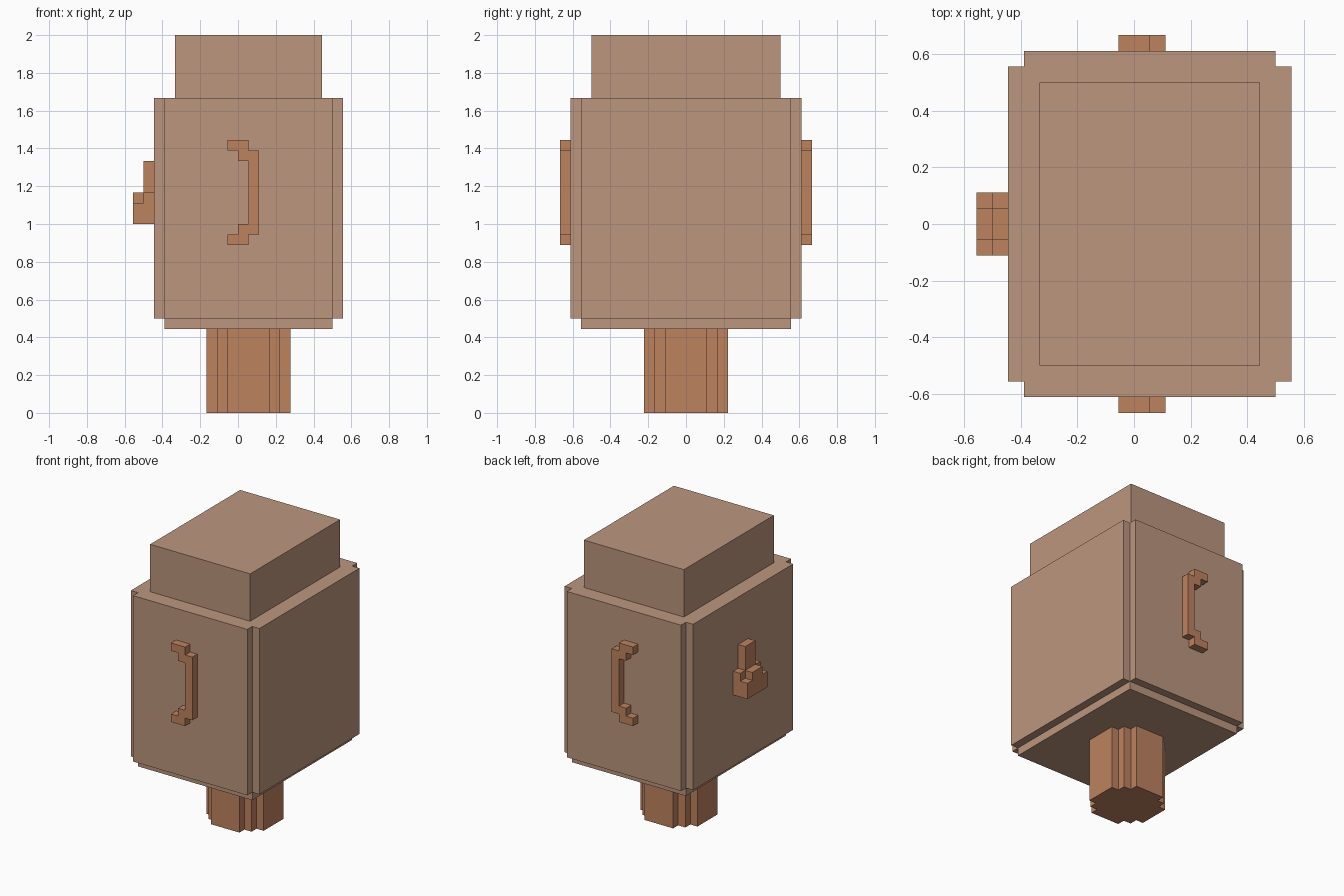
import bpy
import bmesh
from mathutils import Vector

if "Cube" in bpy.data.objects:
    bpy.data.objects.remove(bpy.data.objects["Cube"])

U = 1 / 18  # one block of the model's grid


def material(name, rgb):
    m = bpy.data.materials.new(name)
    m.diffuse_color = (*rgb, 1)
    m.use_nodes = True
    m.node_tree.nodes["Principled BSDF"].inputs["Base Color"].default_value = m.diffuse_color
    return m


skin = material("pale tan", (0.503, 0.305, 0.209))
accent = material("warm brown", (0.515, 0.223, 0.114))


def build(name, mat, prisms):
    """Each prism is (profile, axis, start, end) in blocks; axis is 'z' (xy profile) or 'y' (xz profile)."""
    bm = bmesh.new()
    for profile, axis, a, b in prisms:
        if axis == 'z':
            pts = [Vector((p, q, a)) for p, q in profile]
            push = Vector((0, 0, b - a))
        else:
            pts = [Vector((p, a, q)) for p, q in profile]
            push = Vector((0, b - a, 0))
        face = bm.faces.new([bm.verts.new(p * U) for p in pts])
        ext = bmesh.ops.extrude_face_region(bm, geom=[face], use_keep_orig=True)
        moved = [v for v in ext["geom"] if isinstance(v, bmesh.types.BMVert)]
        bmesh.ops.translate(bm, verts=moved, vec=push * U)
    bmesh.ops.recalc_face_normals(bm, faces=bm.faces)
    me = bpy.data.meshes.new(name)
    bm.to_mesh(me)
    bm.free()
    me.materials.append(mat)
    ob = bpy.data.objects.new(name, me)
    bpy.context.collection.objects.link(ob)
    return ob


def rect(x0, x1, y0, y1):
    return [(x0, y0), (x1, y0), (x1, y1), (x0, y1)]


def stepped(cx, quarter):
    """Mirror a quarter outline (running from +x to +y) into a full outline around x = cx."""
    half = quarter + [(-x, y) for x, y in reversed(quarter)]
    full = half + [(-x, -y) for x, y in half]
    return [(cx + x, y) for x, y in full]


# Head: notched vertical corners, with a smaller layer under it
build("head", skin, [(stepped(1, [(9, 10), (8, 10), (8, 11)]), 'z', 9, 30)])
build("head_underside", skin, [(rect(-7, 9, -10, 10), 'z', 8, 9)])

# Crown block on top
build("crown", skin, [(rect(-6, 8, -9, 9), 'z', 30, 36)])

# Neck: stepped round column
build("neck", accent, [(stepped(1, [(4, 2), (3, 2), (3, 3), (2, 3), (2, 4)]), 'z', 0, 8)])

# Ears: bracket outline on both sides, symmetric about z = 21
upper = [(1, 24), (0, 24), (0, 25), (-1, 25), (-1, 26), (1, 26), (1, 25), (2, 25)]
ear = upper + [(x, 42 - z) for x, z in reversed(upper)]
for name, y in (("front_ear", -12), ("back_ear", 11)):
    build(name, accent, [(ear, 'y', y, y + 1)])

# Nose: bridge with stepped tip, and a lower nostril on each side
bridge = [(-8, 18), (-8, 24), (-9, 24), (-9, 21), (-10, 21), (-10, 18)]
nostril = [(-8, 18), (-8, 21), (-9, 21), (-9, 20), (-10, 20), (-10, 18)]
build("nose", accent, [(bridge, 'y', -1, 1), (nostril, 'y', -2, -1), (nostril, 'y', 1, 2)])
